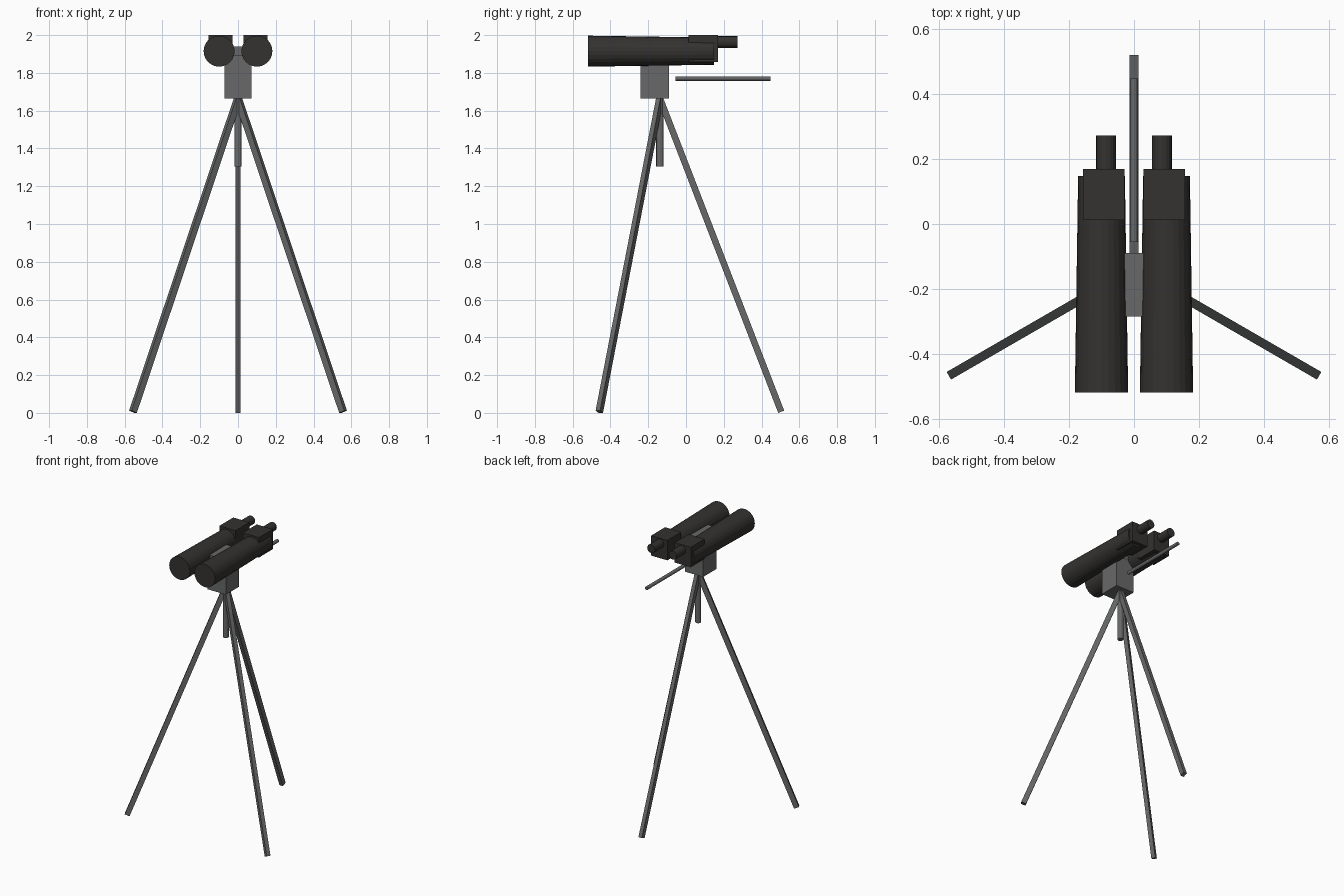
import bpy, bmesh
from math import sin, cos, radians
from mathutils import Matrix, Vector

if "Cube" in bpy.data.objects:
    bpy.data.objects.remove(bpy.data.objects["Cube"])


def material(name, color):
    m = bpy.data.materials.new(name)
    m.diffuse_color = (*color, 1)
    m.use_nodes = True
    m.node_tree.nodes["Principled BSDF"].inputs["Base Color"].default_value = m.diffuse_color
    return m


BLACK = material("black_rubber", (0.034, 0.032, 0.030))
METAL = material("grey_metal", (0.135, 0.14, 0.137))


def finish(name, bm, mat):
    mesh = bpy.data.meshes.new(name)
    bm.to_mesh(mesh)
    bm.free()
    mesh.materials.append(mat)
    obj = bpy.data.objects.new(name, mesh)
    bpy.context.collection.objects.link(obj)
    return obj


def box(name, lo, hi, mat):
    lo, hi = Vector(lo), Vector(hi)
    bm = bmesh.new()
    bmesh.ops.create_cube(bm, size=1, matrix=Matrix.Translation((lo + hi) / 2)
                          @ Matrix.Diagonal((*(hi - lo), 1)))
    return finish(name, bm, mat)


def tube(name, a, b, ra, rb, sides, mat):
    a, b = Vector(a), Vector(b)
    d = b - a
    rot = d.to_track_quat('Z', 'Y').to_matrix().to_4x4()
    bm = bmesh.new()
    bmesh.ops.create_cone(bm, cap_ends=True, segments=sides, radius1=ra, radius2=rb,
                          depth=d.length, matrix=Matrix.Translation((a + b) / 2) @ rot)
    return finish(name, bm, mat)


def bar(name, a, b, width, depth, mat):
    # rectangular bar whose width stays horizontal
    a, b = Vector(a), Vector(b)
    z = (b - a).normalized()
    x = z.cross(Vector((0, 0, 1))).normalized()
    y = z.cross(x)
    rot = Matrix((x, y, z)).transposed().to_4x4()
    bm = bmesh.new()
    bmesh.ops.create_cube(bm, size=1, matrix=Matrix.Translation((a + b) / 2) @ rot
                          @ Matrix.Diagonal((width, depth, (b - a).length, 1)))
    return finish(name, bm, mat)


# Twin optical halves: tapered barrel, prism housing, eyepiece
for side, s in (("left", -1), ("right", 1)):
    tube(side + "_barrel", (s * 0.1, -0.519, 1.915), (s * 0.1, 0.147, 1.915),
         0.082, 0.072, 24, BLACK)
    x0, x1 = sorted((s * 0.029, s * 0.157))
    box(side + "_prism_housing", (x0, 0.013, 1.857), (x1, 0.17, 2.0), BLACK)
    tube(side + "_eyepiece", (s * 0.086, 0.15, 1.963), (s * 0.086, 0.272, 1.963),
         0.031, 0.031, 16, BLACK)

# Bridge between the barrels, and the mount head
box("bridge", (-0.06, -0.285, 1.89), (0.06, -0.09, 1.94), METAL)
box("mount_head", (-0.072, -0.24, 1.665), (0.072, -0.091, 1.893), METAL)

# Pan handle and centre column
tube("pan_handle", (0, -0.056, 1.77), (0, 0.447, 1.77), 0.0122, 0.0122, 12, METAL)
tube("centre_column", (0, -0.138, 1.305), (0, -0.138, 1.67), 0.0195, 0.0195, 12, METAL)

# Three splayed legs
for name, deg in (("back_leg", 90), ("left_leg", 210), ("right_leg", 330)):
    a = radians(deg)
    foot = Vector((0.642 * cos(a), -0.138 + 0.642 * sin(a), 0.006))
    bar(name, (0, -0.138, 1.665), foot, 0.027, 0.034, METAL)
